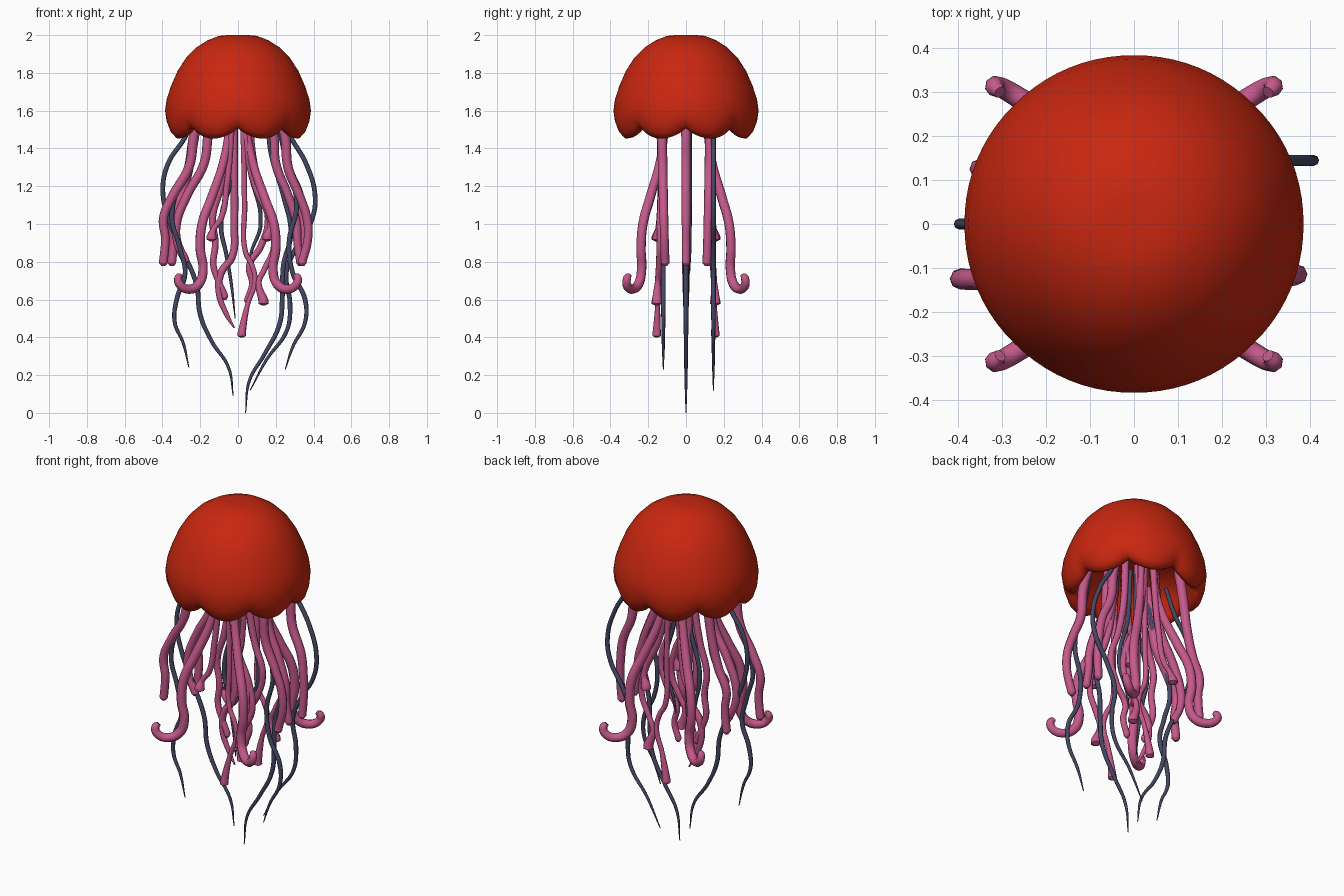
import bpy, bmesh, math


def material(name, rgb):
    m = bpy.data.materials.new(name)
    m.diffuse_color = (*rgb, 1)
    return m


RED = material("bell red", (0.58, 0.02, 0.005))
PINK = material("arm pink", (0.56, 0.10, 0.26))
NAVY = material("tentacle slate", (0.06, 0.065, 0.13))


# Bell: revolved profile (outside, rolled lip, underside) with eight rim lobes
# each entry: radius, height, how far the lobes drag it down
def make_bell():
    profile = [(0.055, 2.0, 0), (0.10, 1.996, 0), (0.16, 1.973, 0), (0.22, 1.935, 0),
               (0.275, 1.88, 0), (0.32, 1.81, 0), (0.355, 1.73, 0), (0.378, 1.66, 0),
               (0.387, 1.60, 0.1), (0.382, 1.555, 0.45), (0.367, 1.525, 0.8),
               (0.342, 1.507, 1), (0.317, 1.512, 1), (0.303, 1.54, 0.8),
               (0.29, 1.58, 0.3), (0.25, 1.63, 0), (0.15, 1.67, 0), (0.05, 1.685, 0)]
    n = 80
    bm = bmesh.new()
    rings = []
    for r, z, w in profile:
        ring = []
        for i in range(n):
            a = 2 * math.pi * i / n
            lobe = abs(math.sin(4 * a)) ** 0.8
            rr = r * (1 - 0.025 * w * (1 - lobe))
            ring.append(bm.verts.new((rr * math.cos(a), rr * 0.995 * math.sin(a),
                                      z - 0.055 * w * lobe)))
        rings.append(ring)
    for lo, hi in zip(rings, rings[1:]):
        for i in range(n):
            j = (i + 1) % n
            bm.faces.new((lo[i], hi[i], hi[j], lo[j]))
    bm.faces.new(rings[0])
    bm.faces.new(rings[-1][::-1])
    bmesh.ops.recalc_face_normals(bm, faces=bm.faces)
    for f in bm.faces:
        f.smooth = True
    me = bpy.data.meshes.new("bell")
    bm.to_mesh(me)
    bm.free()
    me.materials.append(RED)
    bpy.context.collection.objects.link(bpy.data.objects.new("bell", me))


# Smooth tube through 3D points, with a radius factor for each point
def tube(name, pts, radius, factors, mat):
    cu = bpy.data.curves.new(name, "CURVE")
    cu.dimensions = "3D"
    cu.bevel_depth = radius
    cu.bevel_resolution = 2
    cu.resolution_u = 8
    cu.use_fill_caps = True
    sp = cu.splines.new("BEZIER")
    sp.bezier_points.add(len(pts) - 1)
    for bp, p, f in zip(sp.bezier_points, pts, factors):
        bp.co = p
        bp.handle_left_type = bp.handle_right_type = "AUTO"
        bp.radius = f
    cu.materials.append(mat)
    ob = bpy.data.objects.new(name, cu)
    bpy.context.collection.objects.link(ob)
    bpy.ops.object.select_all(action="DESELECT")
    ob.select_set(True)
    bpy.context.view_layer.objects.active = ob
    bpy.ops.object.convert(target="MESH")
    bpy.ops.object.shade_smooth_by_angle(angle=math.radians(50))


# Strand lying in a nearly constant y plane, given as (x, z) points
def strand(name, xz, y0, y1, radius, mat, end="round"):
    n = len(xz)
    pts = [(x, y0 + (y1 - y0) * i / (n - 1), z) for i, (x, z) in enumerate(xz)]
    if end == "taper":
        fac = [0.8] + [1.0] * (n - 1)
        fac[-3:] = [0.85, 0.65, 0.2]
    else:
        fac = [1 - 0.2 * i / (n - 1) for i in range(n)]
        # small bulb or rounded tip
        x, y, z = pts[-1]
        k = 1.5 if end == "bulb" else 0.85
        pts += [(x, y, z - 0.008 * k), (x, y, z - 0.022)]
        fac[-1] = k
        fac += [k, 0.4]
    tube(name, pts, radius, fac, mat)


make_bell()

# Four diagonal arms with hooked ends
hook = [(0.04, 0.11, 1.66), (0.05, 0.115, 1.48), (0.08, 0.14, 1.32), (0.14, 0.19, 1.14),
        (0.19, 0.228, 1.0), (0.20, 0.238, 0.87), (0.185, 0.235, 0.76), (0.205, 0.25, 0.685),
        (0.255, 0.283, 0.655), (0.305, 0.312, 0.675), (0.317, 0.312, 0.712), (0.305, 0.30, 0.73)]
hook_fac = [0.8, 0.85, 0.9, 1, 1, 1, 1, 1, 0.95, 0.9, 0.85, 0.55]
for sx in (-1, 1):
    for sy in (-1, 1):
        tube("hooked_arm", [(sx * x, sy * y, z) for x, y, z in hook], 0.026, hook_fac, PINK)

# Thick side arms, front row and back row
for sy in (-1, 1):
    dx = 0 if sy < 0 else 0.045
    y = 0.13 * sy
    strand("outer_arm_left", [(-0.2, 1.65), (-0.235, 1.46), (-0.26, 1.3), (-0.345 + dx, 1.15),
                              (-0.395 + dx, 1.03), (-0.385 + dx, 0.92), (-0.395 + dx, 0.80)],
           y, y * 0.95, 0.027, PINK)
    strand("outer_arm_right", [(0.2, 1.65), (0.25, 1.46), (0.265, 1.3), (0.325, 1.15),
                               (0.365 - dx / 2, 1.03), (0.37 - dx / 2, 0.92), (0.34, 0.80)],
           y, y * 0.85, 0.027, PINK)
    # Thin inner arms ending in bulbs
    strand("inner_arm_long", [(0.02, 1.66), (0.03, 1.4), (0.035, 1.1), (0.04, 0.85),
                              (0.075, 0.78), (0.09, 0.70), (0.05, 0.57), (0.02, 0.42)],
           0.12 * sy, 0.155 * sy, 0.016, PINK, "bulb")
    strand("inner_arm_mid", [(0.03, 1.66), (0.045, 1.42), (0.09, 1.2), (0.17, 1.02),
                             (0.19, 0.88), (0.14, 0.76), (0.11, 0.69), (0.135, 0.59)],
           0.12 * sy, 0.155 * sy, 0.019, PINK, "bulb")
    strand("inner_arm_left", [(-0.03, 1.66), (-0.04, 1.42), (-0.06, 1.2), (-0.09, 1.03),
                              (-0.13, 0.97), (-0.14, 0.93)],
           0.12 * sy, 0.155 * sy, 0.018, PINK, "bulb")
    strand("inner_arm_right", [(0.05, 1.66), (0.06, 1.42), (0.09, 1.2), (0.16, 1.05),
                               (0.17, 0.98), (0.155, 0.93)],
           0.12 * sy, 0.15 * sy, 0.018, PINK, "bulb")

# Middle row of arms
strand("middle_arm_left", [(-0.14, 1.66), (-0.16, 1.46), (-0.18, 1.32), (-0.27, 1.15),
                           (-0.325, 1.0), (-0.32, 0.9), (-0.28, 0.81)], 0, 0, 0.026, PINK)
strand("middle_arm_right", [(0.16, 1.66), (0.19, 1.46), (0.2, 1.32), (0.265, 1.15),
                            (0.31, 1.0), (0.315, 0.9), (0.33, 0.80)], 0, 0, 0.026, PINK)
strand("center_arm_long", [(-0.02, 1.66), (-0.02, 1.3), (-0.02, 1.0), (-0.03, 0.83),
                           (-0.09, 0.74), (-0.10, 0.63), (-0.06, 0.52), (-0.02, 0.45)],
       0, 0, 0.02, PINK, "taper")
strand("center_arm_left", [(-0.05, 1.66), (-0.055, 1.42), (-0.09, 1.2), (-0.135, 1.03),
                           (-0.12, 0.9), (-0.13, 0.78), (-0.10, 0.69), (-0.07, 0.62)],
       0, 0, 0.02, PINK)
strand("center_arm_right", [(0.06, 1.66), (0.07, 1.42), (0.11, 1.2), (0.16, 1.03),
                            (0.12, 0.88), (0.06, 0.78), (0.075, 0.68), (0.05, 0.6)],
       0, 0, 0.02, PINK)

# Long thin dark tentacles
dark = [
    (0, [(-0.22, 1.6), (-0.28, 1.46), (-0.37, 1.32), (-0.398, 1.18), (-0.365, 1.02),
         (-0.29, 0.85), (-0.22, 0.68), (-0.20, 0.52), (-0.14, 0.38), (-0.05, 0.24), (-0.025, 0.09)]),
    (0.145, [(0.22, 1.6), (0.28, 1.46), (0.36, 1.32), (0.408, 1.15), (0.39, 1.02),
             (0.31, 0.88), (0.255, 0.74), (0.275, 0.58), (0.26, 0.44), (0.15, 0.28), (0.065, 0.12)]),
    (0, [(0.16, 1.6), (0.17, 1.4), (0.24, 1.15), (0.28, 0.95), (0.24, 0.78), (0.235, 0.62),
         (0.22, 0.47), (0.14, 0.31), (0.06, 0.17), (0.04, 0.0)]),
    (-0.12, [(-0.2, 1.6), (-0.23, 1.4), (-0.35, 1.05), (-0.31, 0.88), (-0.28, 0.74),
             (-0.325, 0.6), (-0.335, 0.48), (-0.29, 0.37), (-0.26, 0.24)]),
    (-0.12, [(0.2, 1.6), (0.24, 1.4), (0.31, 1.1), (0.27, 0.9), (0.29, 0.74),
             (0.355, 0.6), (0.355, 0.48), (0.29, 0.35), (0.25, 0.23)]),
    (0, [(-0.01, 1.6), (-0.02, 1.3), (-0.09, 1.0), (-0.06, 0.83), (-0.035, 0.68), (-0.015, 0.5)]),
    (0.02, [(0.04, 1.6), (0.06, 1.3), (0.12, 1.0), (0.07, 0.85), (0.05, 0.75)]),
]
for y, path in dark:
    strand("dark_tentacle", path, y, y, 0.0125, NAVY, "taper")
